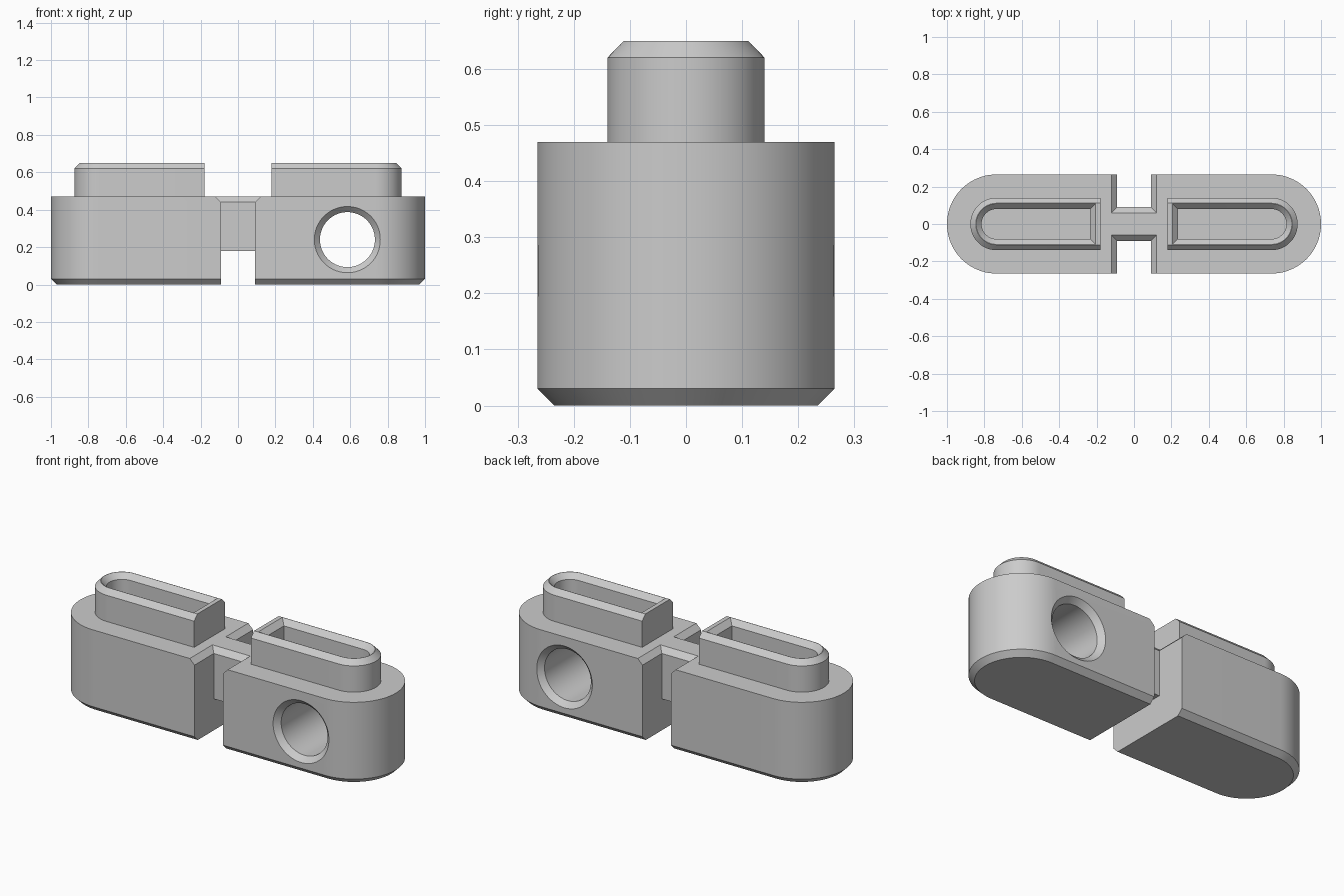
import bpy, bmesh, math
from math import radians, sin, cos, pi

cube = bpy.data.objects.get("Cube")
if cube:
    bpy.data.objects.remove(cube, do_unlink=True)

grey = bpy.data.materials.new("plain_grey")
grey.use_nodes = True
grey.diffuse_color = (0.6, 0.6, 0.6, 1)
grey.node_tree.nodes["Principled BSDF"].inputs["Base Color"].default_value = (0.6, 0.6, 0.6, 1)

HALF = 0.265          # half width of the body
ARC_X = 1 - HALF      # centre of the rounded ends
BEVEL = 0.03
TOP = 0.47
RIM = 0.65


def loft(name, rings):
    """Skin a list of equal closed rings and cap both ends."""
    bm = bmesh.new()
    loops = [[bm.verts.new(p) for p in ring] for ring in rings]
    n = len(loops[0])
    for a, b in zip(loops, loops[1:]):
        for i in range(n):
            j = (i + 1) % n
            bm.faces.new((a[i], a[j], b[j], b[i]))
    bm.faces.new(loops[0][::-1])
    bm.faces.new(loops[-1])
    bmesh.ops.recalc_face_normals(bm, faces=bm.faces)
    mesh = bpy.data.meshes.new(name)
    bm.to_mesh(mesh)
    bm.free()
    mesh.materials.append(grey)
    obj = bpy.data.objects.new(name, mesh)
    bpy.context.collection.objects.link(obj)
    return obj


def d_ring(side, z, r, flat_x, steps=40):
    """Outline with one flat end near the middle and one round outer end."""
    pts = [(flat_x, -r)]
    for i in range(steps + 1):
        a = -pi / 2 + pi * i / steps
        pts.append((ARC_X + r * cos(a), r * sin(a)))
    pts.append((flat_x, r))
    return [(side * x, y, z) for x, y in pts]


def activate(obj):
    bpy.ops.object.select_all(action='DESELECT')
    obj.select_set(True)
    bpy.context.view_layer.objects.active = obj


# Body halves: (height, half width, flat end)
body_layers = [(0, HALF - BEVEL, 0.09), (BEVEL, HALF, 0.09),
               (TOP - BEVEL, HALF, 0.09), (TOP, HALF, 0.09 + BEVEL)]
# Hollow raised rims with a sharp ridge, outside first, then down the inside
rim_layers = [(TOP - 0.01, 0.14, 0.18), (RIM - BEVEL, 0.14, 0.18),
              (RIM, 0.111, 0.18), (RIM, 0.109, 0.205),
              (RIM - BEVEL, 0.08, 0.235), (TOP + 0.002, 0.08, 0.235)]

parts = []
for side, label in ((1, "left"), (-1, "right")):
    body = loft(label + "_body", [d_ring(side, *k) for k in body_layers])
    rim = loft(label + "_rim", [d_ring(side, *k) for k in rim_layers])
    parts += [body, rim]

# Bridge between the halves, with bevelled top edges
section = [(-0.09, 0.18), (0.09, 0.18), (0.09, TOP - BEVEL),
           (0.06, TOP), (-0.06, TOP), (-0.09, TOP - BEVEL)]
parts.append(loft("bridge", [[(x, y, z) for y, z in section] for x in (-0.12, 0.12)]))

# Countersunk cross hole through the left body
hole_r = 0.147
flare = 0.02
profile = [(-HALF - flare, hole_r + BEVEL + flare), (-HALF + BEVEL, hole_r),
           (HALF - BEVEL, hole_r), (HALF + flare, hole_r + BEVEL + flare)]
STEPS = 72
cutter = loft("hole_cutter", [[(0.585 + r * cos(2 * pi * i / STEPS), y,
                                0.24 + r * sin(2 * pi * i / STEPS))
                               for i in range(STEPS)] for y, r in profile])
cutter.hide_render = True
left_body = parts[0]
cut = left_body.modifiers.new("cross_hole", 'BOOLEAN')
cut.operation = 'DIFFERENCE'
cut.solver = 'EXACT'
cut.object = cutter
activate(left_body)
bpy.ops.object.modifier_apply(modifier=cut.name)
bpy.data.objects.remove(cutter, do_unlink=True)

for obj in parts:
    activate(obj)
    bpy.ops.object.shade_smooth_by_angle(angle=radians(30))
